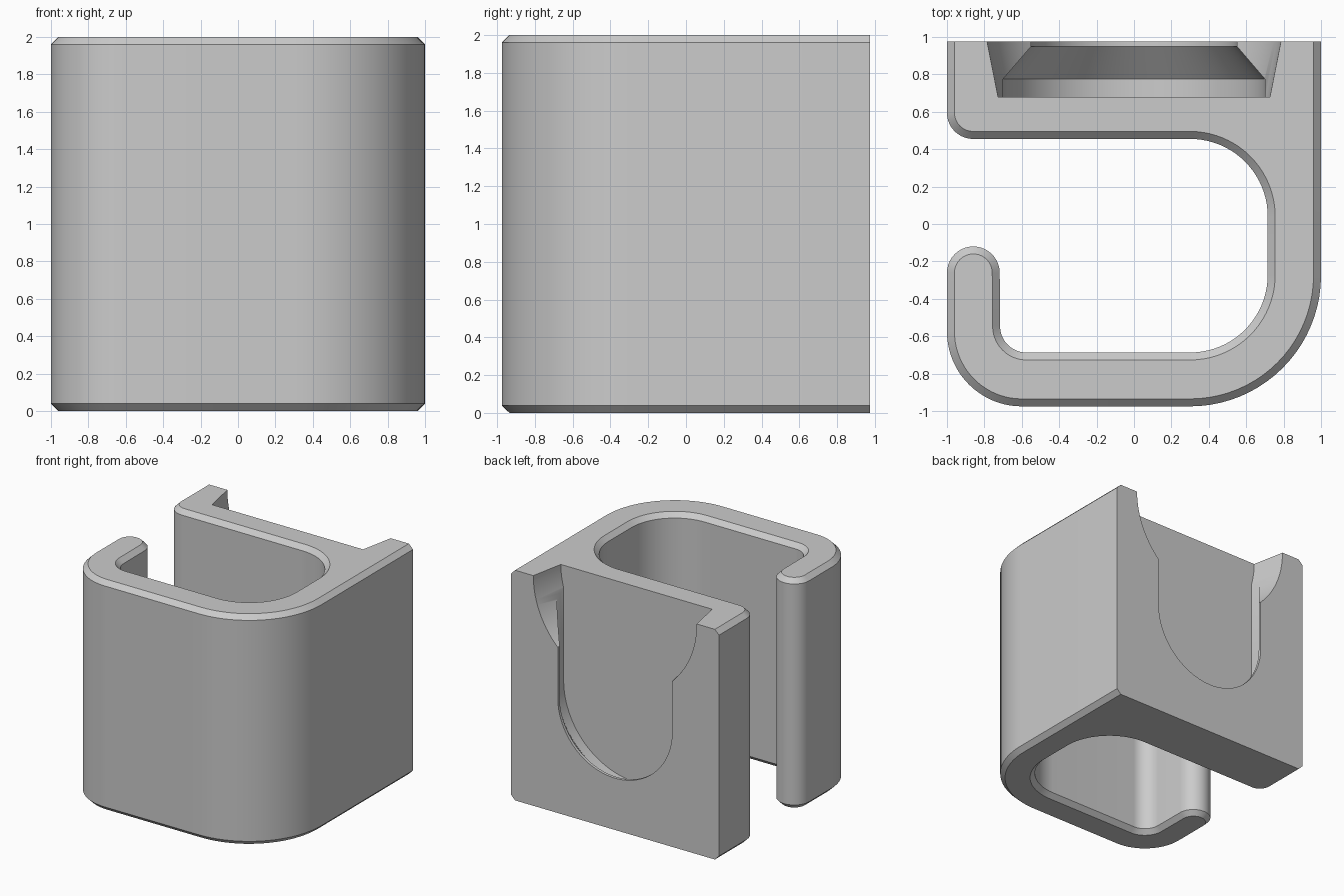
import bpy, bmesh
from math import sin, cos, radians

cube = bpy.data.objects.get("Cube")
if cube:
    bpy.data.objects.remove(cube, do_unlink=True)

grey = bpy.data.materials.new("plain grey")
grey.use_nodes = True
grey.diffuse_color = (0.6, 0.6, 0.6, 1)
grey.node_tree.nodes["Principled BSDF"].inputs["Base Color"].default_value = (0.6, 0.6, 0.6, 1)

BACK, CHAMFER, HEIGHT = 0.975, 0.04, 2.0


def arc(cx, cy, r, start, end, steps):
    angles = [radians(start + (end - start) * i / steps) for i in range(steps + 1)]
    return [(cx + r * cos(a), cy + r * sin(a)) for a in angles]


def loft(name, rings):
    """Skin a stack of matching closed rings and cap both ends."""
    bm = bmesh.new()
    loops = [[bm.verts.new(p) for p in ring] for ring in rings]
    n = len(loops[0])
    for low, high in zip(loops, loops[1:]):
        for i in range(n):
            j = (i + 1) % n
            bm.faces.new((low[i], low[j], high[j], high[i]))
    bm.faces.new(loops[0][::-1])
    bm.faces.new(loops[-1])
    bmesh.ops.recalc_face_normals(bm, faces=bm.faces)
    mesh = bpy.data.meshes.new(name)
    bm.to_mesh(mesh)
    bm.free()
    mesh.materials.append(grey)
    obj = bpy.data.objects.new(name, mesh)
    bpy.context.collection.objects.link(obj)
    return obj


def hook_outline(inset):
    """Hook outline seen from above, drawn in by the inset except at the back."""
    corners = [  # centre, radius, start and end angle, +1 convex or -1 concave
        (-0.86, 0.595, 0.14, 180, 270, 1),      # end of the back plate
        (0.30, 0.04, 0.415, 90, 0, -1),         # inside, rear
        (0.30, -0.272, 0.415, 0, -90, -1),      # inside, front
        (-0.575, -0.546, 0.141, 270, 180, -1),  # inside, by the lip
        (-0.859, -0.261, 0.141, 0, 180, 1),     # lip tip
        (-0.60, -0.575, 0.40, 180, 270, 1),     # outside, by the lip
        (0.30, -0.275, 0.70, 270, 360, 1),      # outside, front
    ]
    pts = [(1 - inset, BACK), (-1 + inset, BACK)]
    for cx, cy, r, start, end, side in corners:
        pts += arc(cx, cy, r - side * inset, start, end, 20)
    return pts


# Hook body with chamfered top and bottom rims
levels = [(CHAMFER, 0), (0, CHAMFER), (0, HEIGHT - CHAMFER), (CHAMFER, HEIGHT)]
body = loft("hook_body", [[(x, y, z) for x, y in hook_outline(d)] for d, z in levels])

# Dovetail slot with a round lower end, open at the top
slot = loft("mount_slot_cutter", [
    [(r, y, 2.2), (-r, y, 2.2)] + [(x, y, z) for x, z in arc(0, 1.0, r, 180, 360, 48)]
    for y, r in [(0.68, 0.70), (0.775, 0.70), (0.95, 0.55), (1.1, 0.55)]])

# Tapered round entry at the top of the slot
entry = loft("slot_entry_cutter", [
    [(x, y, z) for x, z in arc(0, HEIGHT, r, 0, 357, 119)]
    for y, r in [(0.68, 0.727), (1.1, 0.81)]])

bpy.context.view_layer.objects.active = body
for cutter in (slot, entry):
    cutter.hide_render = True
    cut = body.modifiers.new("cut", 'BOOLEAN')
    cut.operation = 'DIFFERENCE'
    cut.solver = 'EXACT'
    cut.object = cutter
    bpy.ops.object.modifier_apply(modifier=cut.name)
    bpy.data.objects.remove(cutter, do_unlink=True)

bpy.ops.object.select_all(action='DESELECT')
body.select_set(True)
bpy.ops.object.shade_smooth_by_angle(angle=radians(30))
